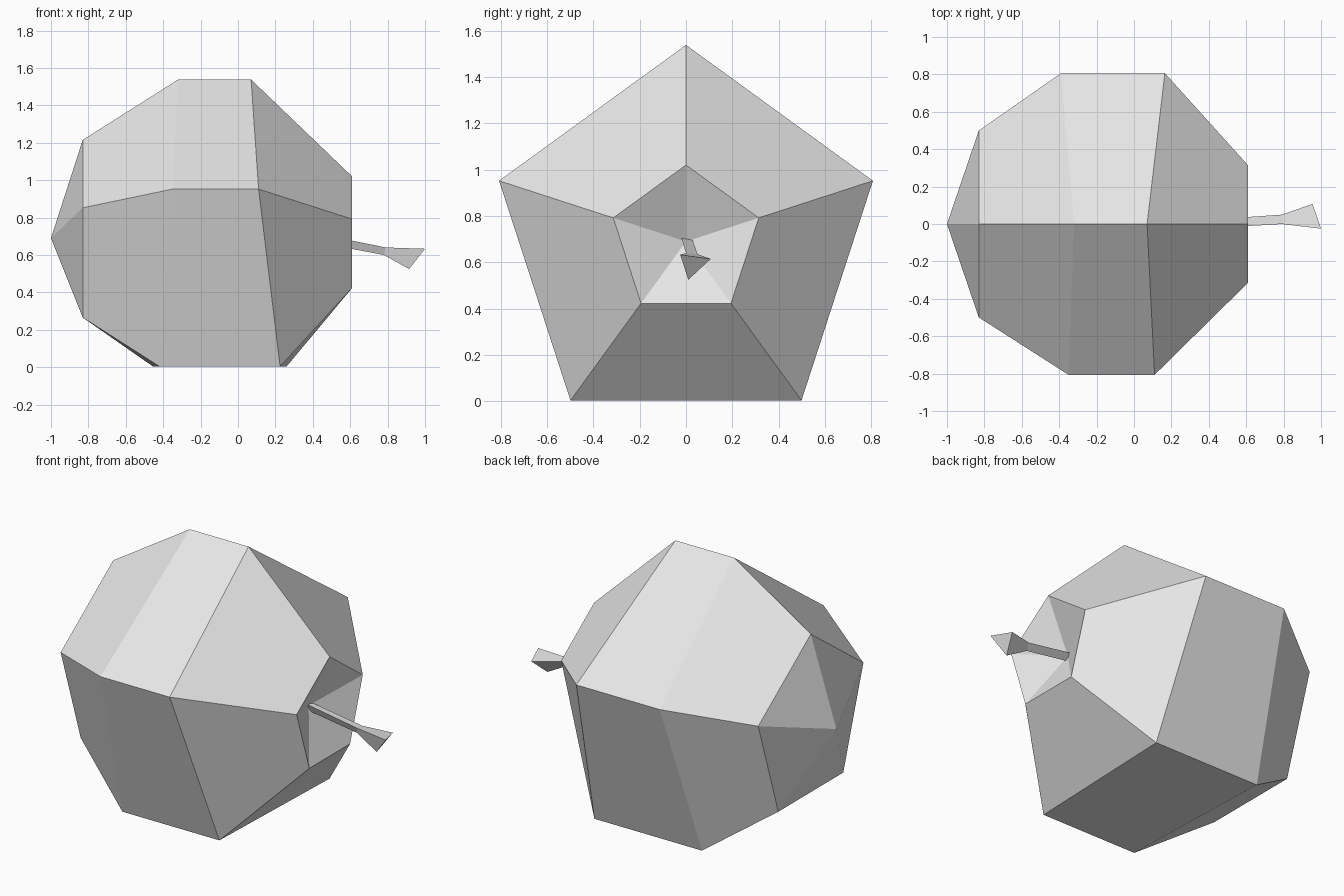
import bpy
from math import sin, cos, pi

cube = bpy.data.objects.get("Cube")
if cube:
    bpy.data.objects.remove(cube, do_unlink=True)

# Single plain grey
grey = bpy.data.materials.new("light_grey")
grey.use_nodes = True
colour = (0.8, 0.8, 0.8, 1)
grey.diffuse_color = colour
grey.node_tree.nodes["Principled BSDF"].inputs["Base Color"].default_value = colour

AXIS_Z = 0.69


def pentagon(radius, xs):
    """Five points around the lying axis, from the top over to the front."""
    return [(x, -radius * sin(2 * pi * i / 5), AXIS_Z + radius * cos(2 * pi * i / 5))
            for i, x in enumerate(xs)]


def loft(name, rings, start=None, end=None):
    """Skin a list of rings; each end closes to a point or with a flat cap."""
    n = len(rings[0])
    verts = [p for ring in rings for p in ring]
    faces = []
    for r in range(len(rings) - 1):
        for i in range(n):
            a, b = r * n + i, r * n + (i + 1) % n
            faces.append((a, b, b + n, a + n))
    for base, tip, flip in ((0, start, True), ((len(rings) - 1) * n, end, False)):
        loop = list(range(base, base + n))
        if flip:
            loop.reverse()
        if tip:
            verts.append(tip)
            faces += [(loop[i], loop[(i + 1) % n], len(verts) - 1) for i in range(n)]
        else:
            faces.append(loop)
    mesh = bpy.data.meshes.new(name)
    mesh.from_pydata(verts, [], faces)
    mesh.materials.append(grey)
    obj = bpy.data.objects.new(name, mesh)
    bpy.context.collection.objects.link(obj)
    # Consistent outward normals
    bpy.context.view_layer.objects.active = obj
    obj.select_set(True)
    bpy.ops.object.mode_set(mode='EDIT')
    bpy.ops.mesh.select_all(action='SELECT')
    bpy.ops.mesh.normals_make_consistent(inside=False)
    bpy.ops.object.mode_set(mode='OBJECT')
    obj.select_set(False)
    return obj


# Fruit lying on its side, with slightly uneven middle rings and a dent at the stem
loft("fruit_body", [
    pentagon(0.525, [-0.83] * 5),
    pentagon(0.848, [-0.32, -0.35, -0.42, -0.455, -0.39]),
    pentagon(0.848, [0.07, 0.11, 0.225, 0.26, 0.165]),
    pentagon(0.33, [0.61] * 5),
], start=(-1, 0, AXIS_Z), end=(0.47, 0, AXIS_Z))

# Three-sided stem, flaring at the tip
loft("stem", [
    [(0.46, -0.02, 0.707), (0.46, 0.027, 0.70), (0.46, 0.0, 0.66)],
    [(0.79, 0.0, 0.64), (0.79, 0.05, 0.635), (0.78, 0.02, 0.60)],
    [(1.0, -0.025, 0.633), (0.955, 0.107, 0.615), (0.915, 0.01, 0.525)],
])
